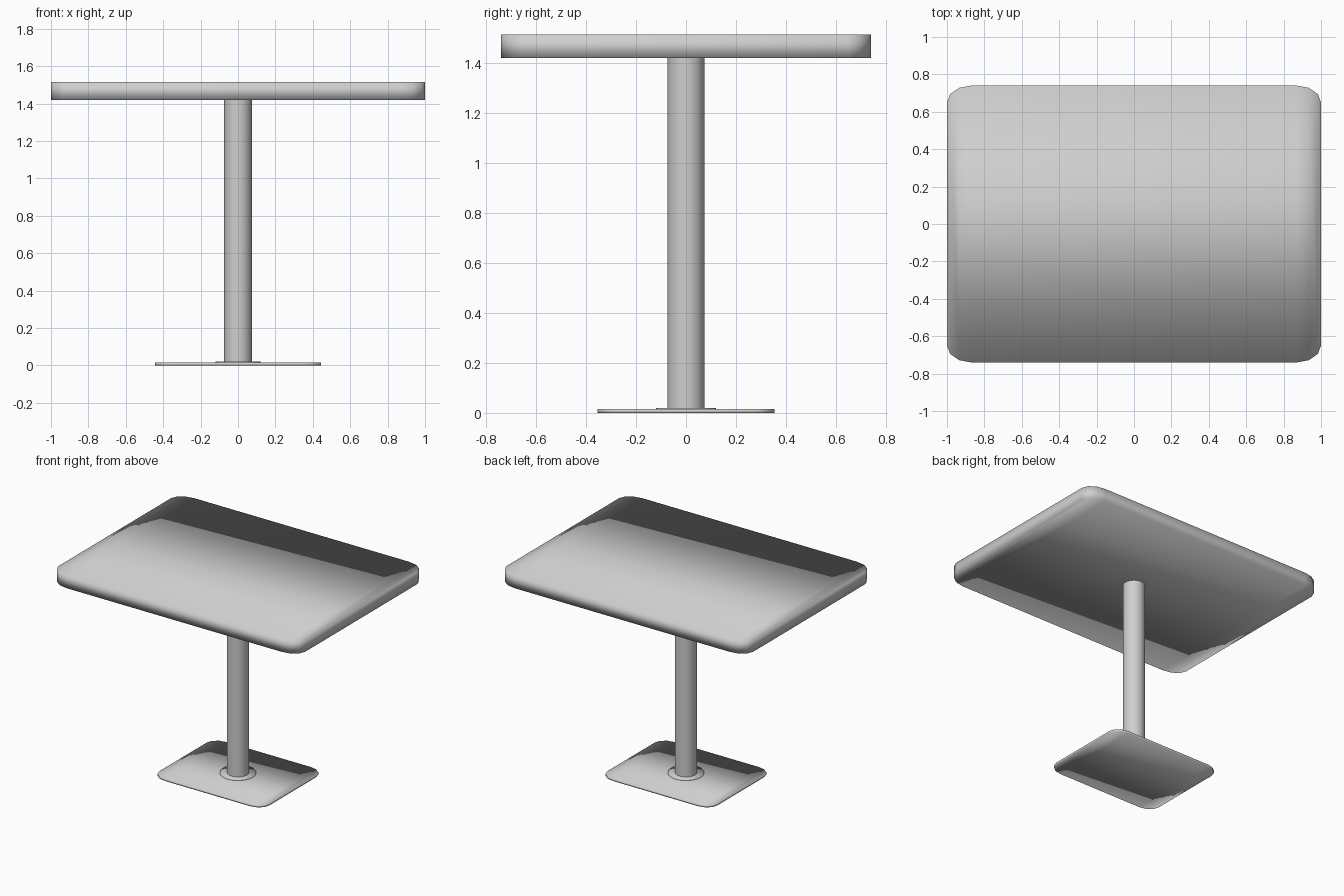
import bpy
import bmesh
from math import sin, cos, radians, pi

cube = bpy.data.objects.get("Cube")
if cube:
    bpy.data.objects.remove(cube, do_unlink=True)

# One pale grey material for the whole table
grey = bpy.data.materials.new("pale_grey")
grey.use_nodes = True
colour = (0.62, 0.62, 0.62, 1)
grey.diffuse_color = colour
grey.node_tree.nodes["Principled BSDF"].inputs["Base Color"].default_value = colour


def finish(name, bm):
    bmesh.ops.recalc_face_normals(bm, faces=bm.faces)
    for face in bm.faces:
        face.smooth = True
    mesh = bpy.data.meshes.new(name)
    bm.to_mesh(mesh)
    bm.free()
    mesh.materials.append(grey)
    obj = bpy.data.objects.new(name, mesh)
    bpy.context.scene.collection.objects.link(obj)
    return obj


def rounded_slab(name, half_x, half_y, corner_x, corner_y, low, high, steps=3):
    """Softly shaded slab with rounded corners, capped by strips of quads."""
    angles = [radians(90 * i / steps) for i in range(steps + 1)]
    right = [(half_x - corner_x + corner_x * sin(a),
              half_y - corner_y + corner_y * cos(a)) for a in angles]
    columns = [(-x, y) for x, y in reversed(right)] + right

    bm = bmesh.new()

    def row(side, z):
        return [bm.verts.new((x, side * y, z)) for x, y in columns]

    back_low, back_high = row(1, low), row(1, high)
    front_low, front_high = row(-1, low), row(-1, high)
    loops = [back_low, back_high, front_high, front_low]
    for i in range(len(columns) - 1):
        for a, b in zip(loops, loops[1:] + loops[:1]):
            bm.faces.new((a[i], a[i + 1], b[i + 1], b[i]))
    for end in (0, -1):
        bm.faces.new([loop[end] for loop in loops])
    return finish(name, bm)


def cylinder(name, radius, low, high, capped=True, sides=32):
    bm = bmesh.new()
    bmesh.ops.create_cone(bm, cap_ends=capped, segments=sides,
                          radius1=radius, radius2=radius, depth=high - low)
    bmesh.ops.translate(bm, verts=bm.verts, vec=(0, 0, (low + high) / 2))
    return finish(name, bm)


# Table top, foot plate, collar around the pole, and the pole
rounded_slab("table_top", 1.0, 0.74, 0.13, 0.09, 1.42, 1.515)
rounded_slab("foot_plate", 0.445, 0.355, 0.1, 0.08, 0, 0.015)
cylinder("pole_collar", 0.12, 0.012, 0.02)
cylinder("pole", 0.074, 0.015, 1.42, capped=False)
